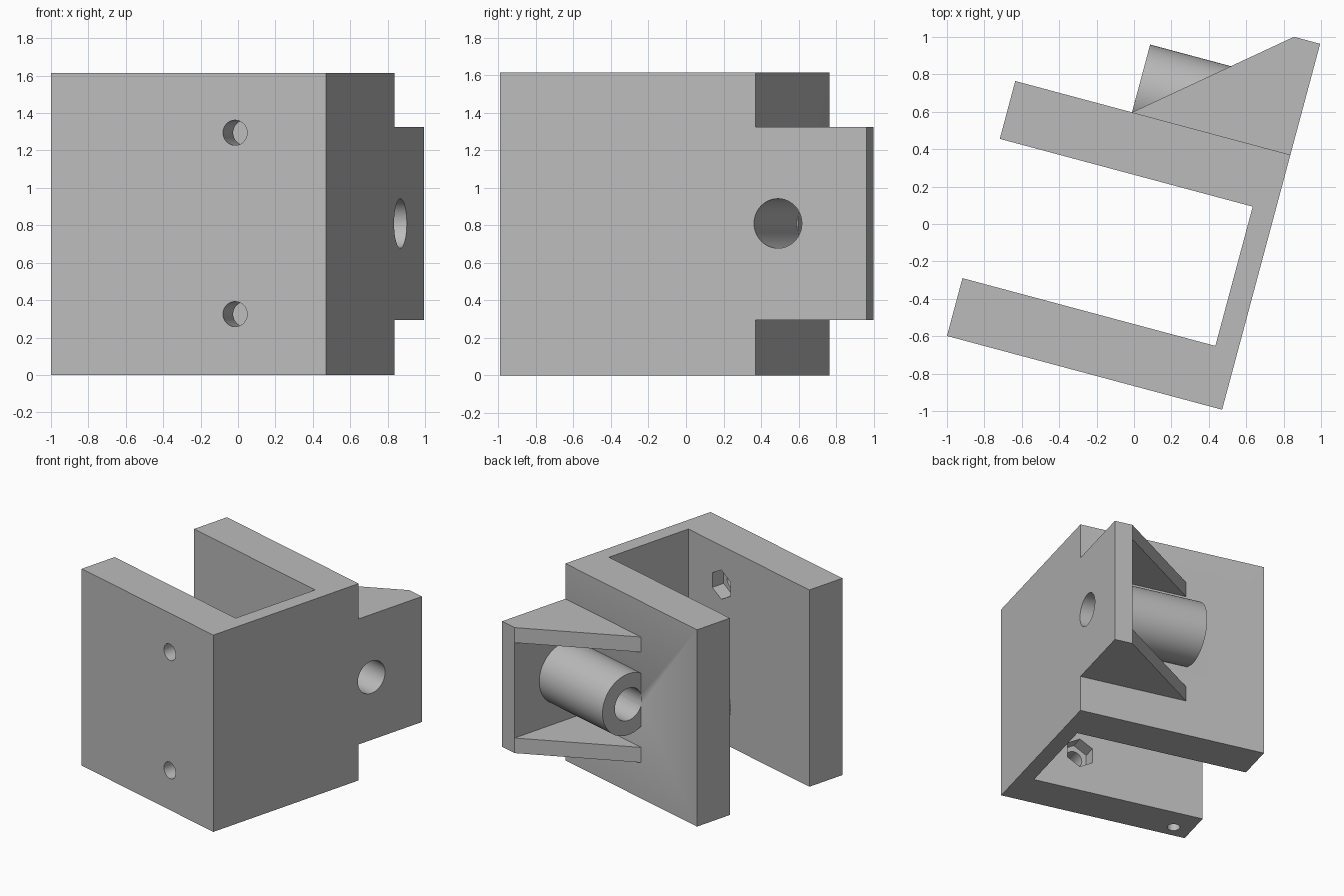
import bpy
import bmesh
import math
from mathutils import Matrix, Vector

if "Cube" in bpy.data.objects:
    bpy.data.objects.remove(bpy.data.objects["Cube"])

# The whole bracket is laid out square, then turned about the vertical axis
TURN = Matrix.Rotation(math.radians(-15), 4, "Z")
HEIGHT, MID = 1.615, 0.81
LEFT, RIGHT, INNER = -0.811, 0.712, 0.589
FRONT, BACK, TIP = -0.837, 0.574, 1.188
ARM = 0.32
PLATE, TUBE_END = 0.567, -0.165
BORE_V = 0.698

grey = bpy.data.materials.new("plain grey")
grey.use_nodes = True
COLOUR = (0.5, 0.5, 0.5, 1)
grey.diffuse_color = COLOUR
grey.node_tree.nodes["Principled BSDF"].inputs["Base Color"].default_value = COLOUR


def finish(name, bm):
    bmesh.ops.recalc_face_normals(bm, faces=bm.faces)
    mesh = bpy.data.meshes.new(name)
    bm.to_mesh(mesh)
    bm.free()
    mesh.materials.append(grey)
    obj = bpy.data.objects.new(name, mesh)
    bpy.context.collection.objects.link(obj)
    return obj


def slab(name, outline, z0, z1):
    """Extrude a plan outline from z0 to z1."""
    bm = bmesh.new()
    face = bm.faces.new([bm.verts.new((u, v, z0)) for u, v in outline])
    up = bmesh.ops.extrude_face_region(bm, geom=[face])["geom"]
    verts = [g for g in up if isinstance(g, bmesh.types.BMVert)]
    bmesh.ops.translate(bm, vec=(0, 0, z1 - z0), verts=verts)
    return finish(name, bm)


def rod(name, start, end, radius, sides=64, spin=0):
    """Prism or cylinder between two points."""
    a, b = Vector(start), Vector(end)
    turn = (b - a).to_track_quat("Z", "Y").to_matrix().to_4x4()
    place = Matrix.Translation((a + b) / 2) @ turn @ Matrix.Rotation(spin, 4, "Z")
    bm = bmesh.new()
    bmesh.ops.create_cone(bm, cap_ends=True, segments=sides, radius1=radius,
                          radius2=radius, depth=(b - a).length, matrix=place)
    return finish(name, bm)


def cut(obj, cutters):
    for cutter in cutters:
        cutter.hide_render = True
        mod = obj.modifiers.new("cut", "BOOLEAN")
        mod.operation, mod.solver, mod.object = "DIFFERENCE", "EXACT", cutter
    graph = bpy.context.evaluated_depsgraph_get()
    mesh = bpy.data.meshes.new_from_object(obj.evaluated_get(graph))
    obj.modifiers.clear()
    obj.data = mesh


# U-shaped channel
channel = slab("channel_body", [
    (LEFT, FRONT), (RIGHT, FRONT), (RIGHT, BACK), (LEFT, BACK),
    (LEFT, BACK - ARM), (INNER, BACK - ARM),
    (INNER, FRONT + ARM), (LEFT, FRONT + ARM)], 0, HEIGHT)

# Side flange, with two triangular gussets
LOW, HIGH, WEB = 0.295, 1.325, 0.124
flange = slab("flange_plate", [(PLATE, BACK), (RIGHT, BACK), (RIGHT, TIP), (PLATE, TIP)],
              LOW, HIGH)
triangle = [(TUBE_END, BACK), (PLATE, BACK), (PLATE, TIP)]
lower = slab("lower_gusset", triangle, LOW, LOW + WEB)
upper = slab("upper_gusset", triangle, HIGH - WEB, HIGH)

# Tube sunk partly into the back arm
tube = rod("pivot_tube", (TUBE_END, BORE_V, MID), (PLATE, BORE_V, MID), 0.251)

# Bore through flange and tube
bore = rod("bore_cutter", (TUBE_END - 0.001, BORE_V, MID), (RIGHT + 0.1, BORE_V, MID), 0.132)

# Bolt holes with hexagonal nut pockets in the front arm
bolt_cutters = []
for z in (0.325, 1.295):
    u, inside = 0.208, FRONT + ARM
    bolt_cutters.append(rod("bolt_cutter", (u, FRONT - 0.1, z), (u, inside + 0.1, z), 0.067, 48))
    bolt_cutters.append(rod("nut_cutter", (u, inside - 0.11, z), (u, inside + 0.1, z), 0.12, 6))

# Small blind hole under the front arm
blind = rod("blind_cutter", (-0.666, -0.725, -0.1), (-0.666, -0.725, 0.3), 0.048, 32)

cut(channel, [bore, blind] + bolt_cutters)
cut(flange, [bore])
cut(tube, [bore])
for cutter in [bore, blind] + bolt_cutters:
    bpy.data.objects.remove(cutter)

# Turn the parts and smooth the round surfaces
bpy.ops.object.select_all(action="DESELECT")
for obj in (channel, flange, lower, upper, tube):
    obj.data.transform(TURN)
    obj.select_set(True)
    bpy.context.view_layer.objects.active = obj
bpy.ops.object.shade_smooth_by_angle(angle=math.radians(30))
